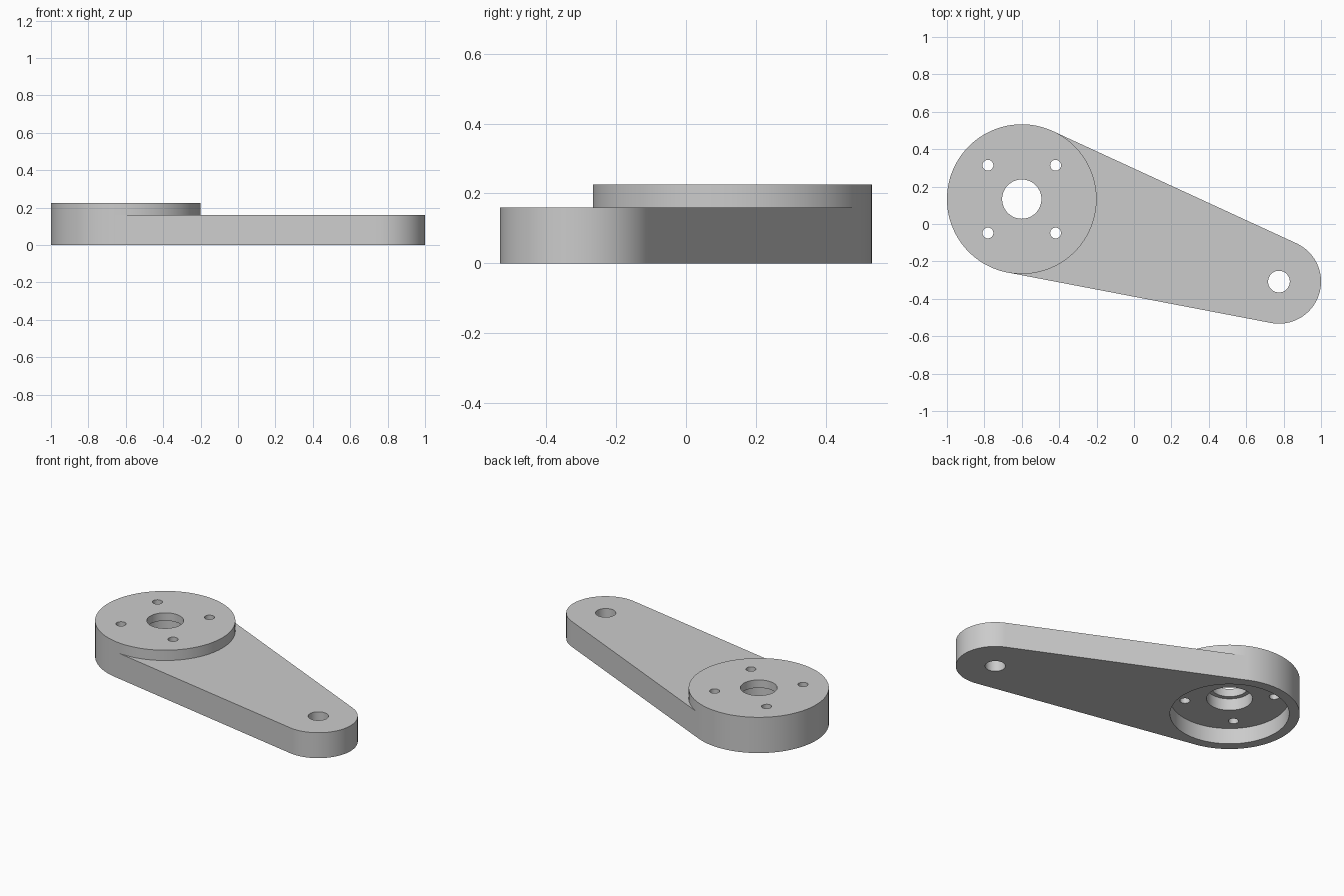
import bpy
import bmesh
from math import acos, atan2, cos, pi, radians, sin
from mathutils import Vector

cube = bpy.data.objects.get("Cube")
if cube:
    bpy.data.objects.remove(cube, do_unlink=True)

HUB, HUB_R, HUB_TOP = Vector((-0.6, 0.133)), 0.4, 0.225
TIP, TIP_R, ARM_TOP = Vector((0.775, -0.308)), 0.225, 0.16

metal = bpy.data.materials.new("grey metal")
metal.use_nodes = True
metal.diffuse_color = (0.6, 0.6, 0.6, 1)
metal.node_tree.nodes["Principled BSDF"].inputs["Base Color"].default_value = (0.6, 0.6, 0.6, 1)


def arc(centre, radius, start, end, steps):
    angles = [start + (end - start) * i / steps for i in range(steps + 1)]
    return [centre + radius * Vector((cos(a), sin(a))) for a in angles]


def prism(name, outline, bottom, top):
    """Extrude a flat outline between two heights."""
    bm = bmesh.new()
    base = bm.faces.new([bm.verts.new((p.x, p.y, bottom)) for p in outline])
    up = bmesh.ops.extrude_face_region(bm, geom=[base])["geom"]
    bmesh.ops.translate(bm, vec=(0, 0, top - bottom),
                        verts=[v for v in up if isinstance(v, bmesh.types.BMVert)])
    bmesh.ops.recalc_face_normals(bm, faces=bm.faces[:])
    mesh = bpy.data.meshes.new(name)
    bm.to_mesh(mesh)
    bm.free()
    mesh.materials.append(metal)
    obj = bpy.data.objects.new(name, mesh)
    bpy.context.collection.objects.link(obj)
    return obj


def disc(name, centre, radius, bottom, top, sides=64):
    return prism(name, arc(centre, radius, 0, 2 * pi, sides)[:-1], bottom, top)


def combine(target, other, operation):
    bpy.context.view_layer.objects.active = target
    mod = target.modifiers.new(other.name, "BOOLEAN")
    mod.operation, mod.object, mod.solver = operation, other, "EXACT"
    bpy.ops.object.modifier_apply(modifier=mod.name)
    bpy.data.objects.remove(other, do_unlink=True)


# Round hub
lever = disc("lever_arm", HUB, HUB_R, 0, HUB_TOP, 128)

# Tapered arm whose sides are tangent to both round ends
root_r = HUB_R - 0.0005
axis = TIP - HUB
heading = atan2(axis.y, axis.x)
spread = acos((root_r - TIP_R) / axis.length)
outline = arc(TIP, TIP_R, heading - spread, heading + spread, 48)
for a in (heading + spread, heading - spread):
    outline.append(HUB + root_r * Vector((cos(a), sin(a))))
outline.insert(-1, HUB)
combine(lever, prism("arm", outline, 0, ARM_TOP), "UNION")

# Underside pocket, counterbore, centre bore and tip hole
for name, centre, radius, bottom, top in (
        ("pocket", HUB, 0.34, -0.1, 0.1),
        ("counterbore", HUB, 0.131, 0.05, 0.175),
        ("bore", HUB, 0.105, 0.12, 0.3),
        ("tip_hole", TIP, 0.058, -0.1, 0.3)):
    combine(lever, disc(name, centre, radius, bottom, top), "DIFFERENCE")

# Four screw holes
for sx in (-1, 1):
    for sy in (-1, 1):
        spot = HUB + Vector((sx, sy)) * 0.181
        combine(lever, disc("screw_hole", spot, 0.029, 0.05, 0.3, 32), "DIFFERENCE")

bpy.ops.object.select_all(action="DESELECT")
lever.select_set(True)
bpy.context.view_layer.objects.active = lever
bpy.ops.object.shade_smooth_by_angle(angle=radians(30))
